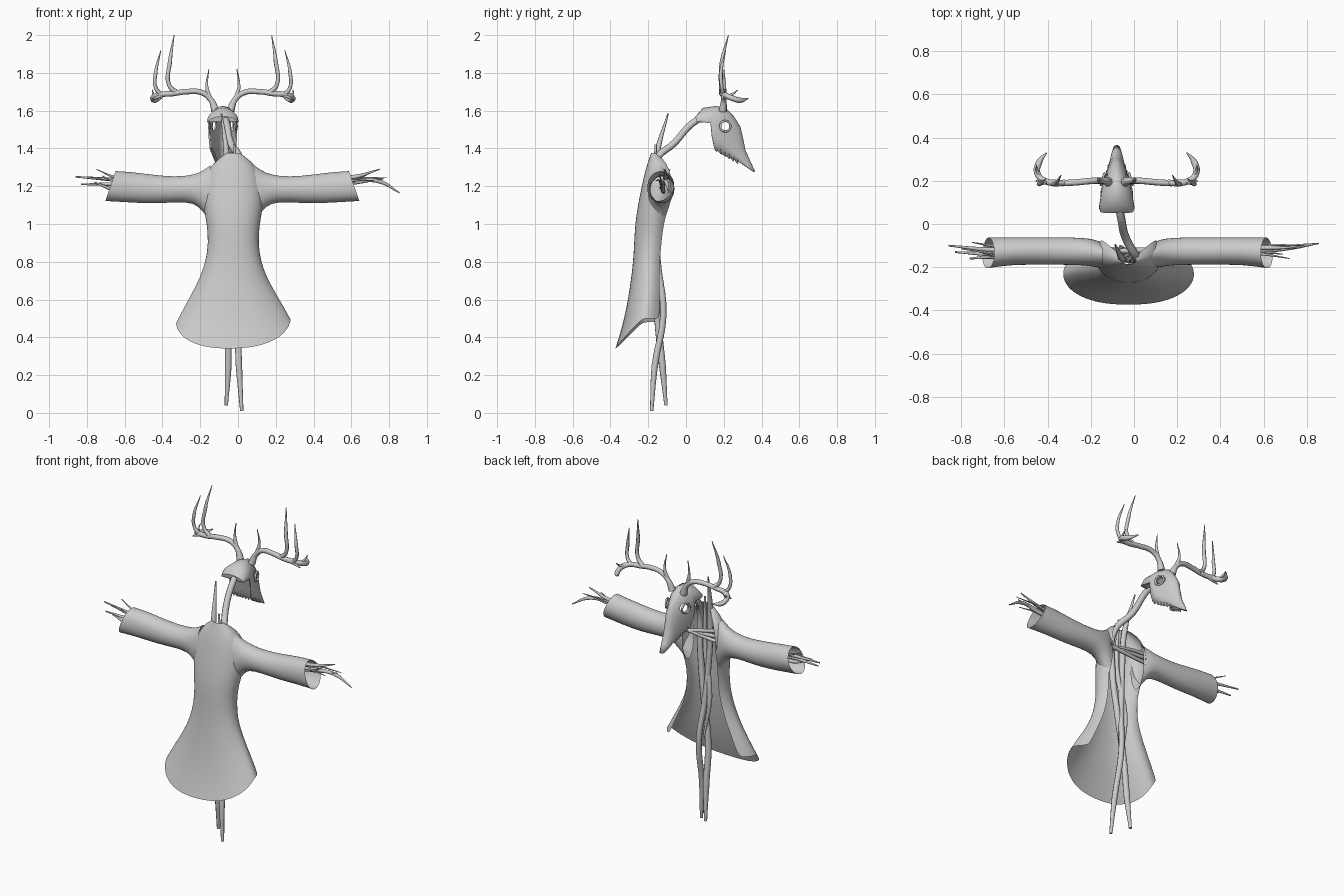
import bpy, bmesh, math
from mathutils import Vector

if "Cube" in bpy.data.objects:
    bpy.data.objects.remove(bpy.data.objects["Cube"])


def smooth(ob, angle=50):
    bpy.ops.object.select_all(action='DESELECT')
    bpy.context.view_layer.objects.active = ob
    ob.select_set(True)
    bpy.ops.object.shade_smooth_by_angle(angle=math.radians(angle))


def loft(name, rings, closed=False, cap_start=False, subdiv=0):
    bm = bmesh.new()
    rows = [[bm.verts.new(p) for p in r] for r in rings]
    n = len(rows[0])
    for a, b in zip(rows, rows[1:]):
        for i in range(n if closed else n - 1):
            j = (i + 1) % n
            bm.faces.new((a[i], a[j], b[j], b[i]))
    if cap_start:
        bm.faces.new(rows[0])
    bmesh.ops.recalc_face_normals(bm, faces=bm.faces)
    me = bpy.data.meshes.new(name)
    bm.to_mesh(me)
    bm.free()
    ob = bpy.data.objects.new(name, me)
    bpy.context.collection.objects.link(ob)
    smooth(ob)
    if subdiv:
        ob.modifiers.new("subdivision", 'SUBSURF').levels = subdiv
        ob.modifiers[-1].render_levels = subdiv
    return ob


def branch(name, pts, r0, r1, rm=None):
    """Tapered round branch through a few points."""
    cu = bpy.data.curves.new(name, 'CURVE')
    cu.dimensions = '3D'
    cu.bevel_depth = 1
    cu.bevel_resolution = 2
    cu.resolution_u = 5
    cu.use_fill_caps = True
    sp = cu.splines.new('BEZIER')
    sp.bezier_points.add(len(pts) - 1)
    for i, (bp, p) in enumerate(zip(sp.bezier_points, pts)):
        t = i / (len(pts) - 1)
        bp.co = p
        bp.handle_left_type = bp.handle_right_type = 'AUTO'
        bp.radius = r0 + (r1 - r0) * t
        if rm and 0 < i < len(pts) - 1:
            bp.radius = rm
    ob = bpy.data.objects.new(name, cu)
    bpy.context.collection.objects.link(ob)
    bpy.ops.object.select_all(action='DESELECT')
    bpy.context.view_layer.objects.active = ob
    ob.select_set(True)
    bpy.ops.object.convert(target='MESH')
    smooth(bpy.context.object)


# Coat body: open at +y, (z, half width, outer y, opening y)
CX = -0.025
rows = [(1.375, .035, -.185, -.16), (1.345, .08, -.195, -.12), (1.29, .135, -.215, -.085),
        (1.2, .165, -.235, -.07), (1.1, .16, -.255, -.09), (1.0, .14, -.27, -.12),
        (.9, .132, -.275, -.13), (.8, .147, -.28, -.14), (.7, .178, -.295, -.14),
        (.6, .222, -.315, -.14), (.5, .27, -.343, -.14), (.42, .305, -.375, -.14)]
N, A = 20, math.radians(130)
rings = []
for z, w, yb, yf in rows:
    d = (yf - yb) / (1 - math.cos(A))
    k = max(0, (.8 - z) / .38)
    ring = []
    for i in range(N + 1):
        t = -A + 2 * A * i / N
        s, c = math.sin(t), math.cos(t)
        h = -.08 + .15 * min(1, (1 - c)) ** 1.0
        ring.append((CX + w * math.copysign(abs(s) ** .85, s), yb + d - d * c,
                     z + k * h + (0.01 * k * s)))
    rings.append(ring)
loft("coat_body", rings, subdiv=1)

# Sleeves: (distance from centre, top z, bottom z, outer y, inner y, cuff slant)
sl = [(.115, 1.315, 1.0, -.205, -.085, 0), (.155, 1.285, 1.065, -.2, -.07, 0),
      (.2, 1.262, 1.112, -.192, -.063, 0), (.3, 1.25, 1.115, -.19, -.06, 0),
      (.42, 1.262, 1.105, -.19, -.06, 0), (.54, 1.277, 1.113, -.19, -.06, .01),
      (.645, 1.282, 1.12, -.205, -.06, .028)]
for side, s in (("left", -1), ("right", 1)):
    rings = []
    for x, zt, zb, y0, y1, sh in sl:
        ring = []
        for i in range(16):
            t = 2 * math.pi * i / 16
            c, q = math.cos(t), math.sin(t)
            ring.append((-.03 + s * (x - sh * q), (y0 + y1) / 2 + (y1 - y0) / 2 * c
                         + sh * .5 * min(0, q), (zt + zb) / 2 + (zt - zb) / 2 * q))
        rings.append(ring)
    loft(side + "_sleeve", rings, closed=True, subdiv=1)

# Upright sticks and neck branch
branch("leg_stick_a", [(.02, -.182, .01), (.005, -.165, .25), (-.005, -.12, .52), (-.03, -.15, .8),
                       (-.05, -.165, 1.1), (-.06, -.155, 1.36), (-.088, -.095, 1.585)],
       .009, .004, .017)
branch("leg_stick_b", [(-.062, -.106, .04), (-.052, -.125, .25), (-.05, -.15, .5), (-.01, -.16, .8),
                       (.02, -.17, 1.1), (.012, -.155, 1.34), (-.04, -.06, 1.43), (-.06, .03, 1.53),
                       (-.075, .11, 1.575)], .009, .018, .019)
branch("spine_stick", [(-.03, -.135, .55), (-.06, -.15, .8), (-.015, -.17, 1.1), (-.02, -.16, 1.42)],
       .006, .006, .015)

# Arm sticks running through both sleeves
for i, pts in enumerate([
    [(-.86, -.1, 1.25), (-.65, -.12, 1.235), (-.2, -.12, 1.215), (.25, -.13, 1.19), (.62, -.12, 1.22), (.77, -.11, 1.24)],
    [(-.83, -.13, 1.21), (-.64, -.14, 1.21), (-.2, -.12, 1.18), (.25, -.12, 1.22), (.62, -.11, 1.25), (.75, -.11, 1.29)],
    [(-.76, -.16, 1.22), (-.64, -.15, 1.18), (-.2, -.13, 1.245), (.25, -.12, 1.17), (.64, -.12, 1.23),
     (.75, -.105, 1.225), (.855, -.09, 1.165)]]):
    branch("arm_stick_%d" % i, pts, .004, .003, .011)

# Finger twigs
for i, (a, b, c) in enumerate([
    ((-.55, -.11, 1.22), (-.66, -.1, 1.25), (-.75, -.085, 1.29)),
    ((-.55, -.13, 1.22), (-.68, -.13, 1.235), (-.8, -.115, 1.25)),
    ((-.55, -.13, 1.18), (-.65, -.14, 1.22), (-.72, -.13, 1.255)),
    ((.5, -.13, 1.21), (.6, -.14, 1.23), (.72, -.16, 1.23)),
    ((.5, -.12, 1.22), (.6, -.1, 1.24), (.79, -.1, 1.245)),
    ((.5, -.12, 1.2), (.6, -.13, 1.22), (.69, -.14, 1.265))]):
    branch("finger_twig_%d" % i, [a, b, c], .01, .002)

# Skull: arches (top y, top z, bottom y, bottom z, half width)
SX = -.08
sk = [(.05, 1.57, .055, 1.54, .075), (.09, 1.615, .075, 1.54, .083), (.16, 1.625, .13, 1.535, .074),
      (.215, 1.61, .138, 1.46, .076), (.252, 1.572, .15, 1.405, .07), (.288, 1.515, .195, 1.365, .055),
      (.303, 1.45, .245, 1.345, .043), (.315, 1.39, .285, 1.325, .034),
      (.342, 1.33, .318, 1.302, .026), (.366, 1.278, .348, 1.282, .017)]
rings = []
for ty, tz, by, bz, w in sk:
    ring = []
    for i in range(-6, 7):
        u = i / 6
        s = abs(u) ** 1.7
        ring.append((SX + w * math.sin(u * math.pi / 2), ty + (by - ty) * s, tz + (bz - tz) * s))
    rings.append(ring)
skull = loft("skull", rings, cap_start=True)
sol = skull.modifiers.new("bone", 'SOLIDIFY')
sol.thickness = .008
sol.offset = -1

# Underside of the braincase
loft("skull_base", [[(SX - .072, y, 1.545), (SX + .072, y, 1.545)] for y in (.06, .1, .14)])

# Eye sockets cut through both sides, with rims
bpy.ops.mesh.primitive_cylinder_add(vertices=20, radius=.026, depth=.4, location=(SX, .208, 1.518),
                                    rotation=(0, math.pi / 2, 0))
cutter = bpy.context.object
cutter.name = "eye_cutter"
cutter.hide_render = True
cutter.hide_set(True)
cut = skull.modifiers.new("eyes", 'BOOLEAN')
cut.operation = 'DIFFERENCE'
cut.object = cutter

for side, s in (("left", -1), ("right", 1)):
    bpy.ops.mesh.primitive_torus_add(major_radius=.028, minor_radius=.006, major_segments=20,
                                     minor_segments=8, location=(SX + s * .065, .208, 1.518),
                                     rotation=(0, math.pi / 2, s * .3))
    bpy.context.object.name = side + "_eye_rim"
    smooth(bpy.context.object)
    # Upper teeth
    for i in range(6):
        t = i / 5
        bpy.ops.mesh.primitive_cone_add(vertices=6, radius1=.009, radius2=.003, depth=.022,
                                        location=(SX + s * (.062 - .026 * t), .16 + .11 * t, 1.393 - .063 * t),
                                        rotation=(math.pi + .4, 0, 0))
        bpy.context.object.name = "%s_tooth_%d" % (side, i)
    # Antlers: main beam and tines, offsets from the skull centre
    for part, pts, r0, r1, rm in (
        ("beam", [(.04, .195, 1.6), (.062, .2, 1.655), (.11, .2, 1.695), (.2, .192, 1.7), (.27, .19, 1.69),
                  (.335, .2, 1.685), (.368, .235, 1.67), (.36, .285, 1.655), (.325, .33, 1.665)], .022, .003, .015),
        ("brow_tine", [(.072, .2, 1.67), (.085, .205, 1.73), (.074, .2, 1.82)], .014, .002, None),
        ("long_tine", [(.24, .192, 1.69), (.285, .185, 1.735), (.28, .19, 1.86), (.258, .225, 2.0)], .015, .002, .011),
        ("outer_tine", [(.32, .197, 1.68), (.355, .19, 1.72), (.356, .185, 1.8), (.328, .21, 1.92)], .013, .002, .01),
        ("spur", [(.31, .195, 1.685), (.35, .195, 1.67), (.375, .2, 1.658)], .012, .003, None),
        ("low_spur", [(.355, .22, 1.675), (.37, .25, 1.69), (.372, .275, 1.71)], .01, .002, None),
    ):
        branch("%s_antler_%s" % (side, part), [(SX + s * x, y, z) for x, y, z in pts], r0, r1, rm)
